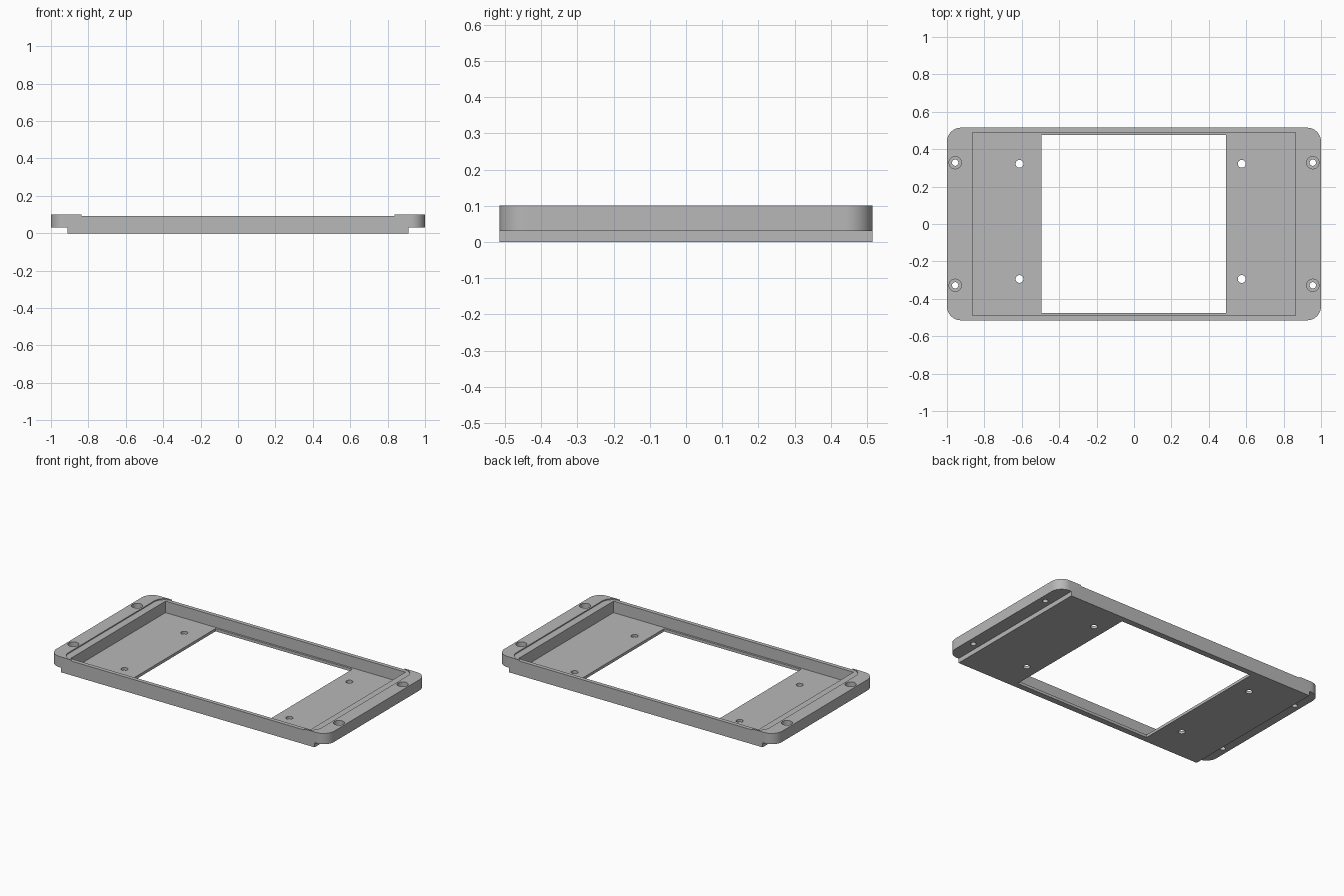
import bpy
import bmesh
from math import cos, sin, pi, radians

cube = bpy.data.objects.get("Cube")
if cube:
    bpy.data.objects.remove(cube, do_unlink=True)

HALF_Y = 0.515      # half depth of the frame
TOP = 0.1           # top of the end flanges
RECESS = 0.093      # top of the side rails
FLOOR = 0.018       # top of the tray floor
FLANGE = 0.03       # underside of the end flanges
STEP_X = 0.912      # where tray meets flange
R = 0.075           # corner radius

grey = bpy.data.materials.new("plain grey")
grey.use_nodes = True
color = (0.48, 0.48, 0.48, 1)
grey.diffuse_color = color
grey.node_tree.nodes["Principled BSDF"].inputs["Base Color"].default_value = color


def prism(name, outline, z0, z1):
    """Extrude a closed xy outline from z0 to z1."""
    bm = bmesh.new()
    face = bm.faces.new([bm.verts.new((x, y, z0)) for x, y in outline])
    top = bmesh.ops.extrude_face_region(bm, geom=[face])["geom"]
    bmesh.ops.translate(bm, vec=(0, 0, z1 - z0),
                        verts=[v for v in top if isinstance(v, bmesh.types.BMVert)])
    bmesh.ops.recalc_face_normals(bm, faces=bm.faces)
    mesh = bpy.data.meshes.new(name)
    bm.to_mesh(mesh)
    bm.free()
    mesh.materials.append(grey)
    obj = bpy.data.objects.new(name, mesh)
    bpy.context.scene.collection.objects.link(obj)
    return obj


def rect(x0, x1, y0, y1):
    return [(x0, y0), (x1, y0), (x1, y1), (x0, y1)]


def circle(x, y, r, n=32):
    return [(x + r * cos(2 * pi * i / n), y + r * sin(2 * pi * i / n)) for i in range(n)]


def rounded(hx, hy, r, overshoot=0, n=10):
    """Rounded rectangle; overshoot carries its long sides past the arcs."""
    points = []
    for q, (sx, sy) in enumerate([(1, 1), (-1, 1), (-1, -1), (1, -1)]):
        arc = [(sx * (hx - r) + r * cos(a), sy * (hy - r) + r * sin(a))
               for a in (pi / 2 * (q + i / n) for i in range(n + 1))]
        if overshoot:
            extra = (sx * (hx - r), sy * (hy + overshoot))
            arc = arc + [extra] if q % 2 == 0 else [extra] + arc
        points += arc
    return points


frame = prism("mounting_frame", rounded(1, HALF_Y, R), 0, TOP)

# Recessed rails, tray pocket and offset window
cutters = [
    prism("recess_cutter", rounded(STEP_X, HALF_Y, R, 0.1), RECESS, 0.2),
    prism("pocket_cutter", rect(-0.864, 0.864, -0.489, 0.489), FLOOR, 0.2),
    prism("window_cutter", rect(-0.495, 0.491, -0.476, 0.476), -0.1, 0.2),
]

# Undercut flanges with counterbored screw holes
for s in (-1, 1):
    cutters.append(prism("undercut_cutter",
                         rect(*sorted((s * STEP_X, s * 1.1)), -0.7, 0.7), -0.1, FLANGE))
    for y in (-0.328, 0.328):
        cutters.append(prism("screw_cutter", circle(s * 0.956, y, 0.017), -0.1, 0.2))
        cutters.append(prism("counterbore_cutter", circle(s * 0.956, y, 0.033), 0.065, 0.2))

# Floor holes
for x in (-0.612, 0.576):
    for y in (-0.294, 0.322):
        cutters.append(prism("floor_hole_cutter", circle(x, y, 0.021), -0.1, 0.2))

for cutter in cutters:
    mod = frame.modifiers.new(cutter.name, "BOOLEAN")
    mod.operation = "DIFFERENCE"
    mod.solver = "EXACT"
    mod.object = cutter
    cutter.hide_render = True

# Bake the cuts and drop the cutters
bpy.context.view_layer.update()
graph = bpy.context.evaluated_depsgraph_get()
result = bpy.data.meshes.new_from_object(frame.evaluated_get(graph))
frame.modifiers.clear()
frame.data = result
for cutter in cutters:
    bpy.data.objects.remove(cutter, do_unlink=True)

bpy.ops.object.select_all(action="DESELECT")
frame.select_set(True)
bpy.context.view_layer.objects.active = frame
bpy.ops.object.shade_smooth_by_angle(angle=radians(30))
